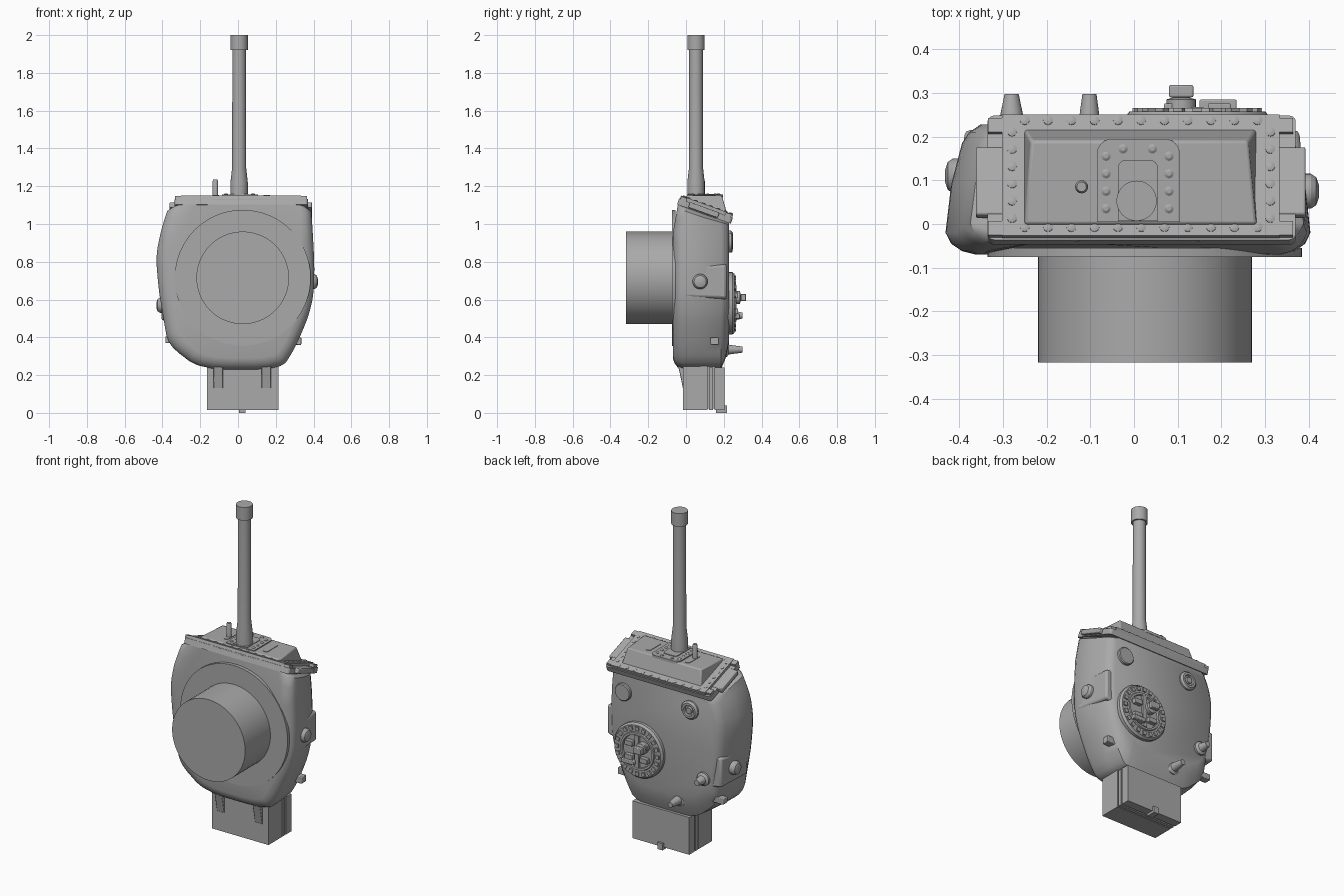
import bpy, bmesh, math
from mathutils import Matrix, Vector

cube = bpy.data.objects.get("Cube")
if cube:
    bpy.data.objects.remove(cube, do_unlink=True)

grey = bpy.data.materials.new("plain grey")
grey.use_nodes = True
tone = (0.4, 0.4, 0.4, 1)
grey.diffuse_color = tone
grey.node_tree.nodes["Principled BSDF"].inputs["Base Color"].default_value = tone

TURN = {"z": Matrix(), "y": Matrix.Rotation(-math.pi / 2, 4, "X"),
        "x": Matrix.Rotation(math.pi / 2, 4, "Y")}


def finish(name, bm, angle=32, bevel=0.0):
    bmesh.ops.recalc_face_normals(bm, faces=bm.faces[:])
    mesh = bpy.data.meshes.new(name)
    bm.to_mesh(mesh)
    bm.free()
    mesh.materials.append(grey)
    ob = bpy.data.objects.new(name, mesh)
    bpy.context.collection.objects.link(ob)
    bpy.ops.object.select_all(action="DESELECT")
    ob.select_set(True)
    bpy.context.view_layer.objects.active = ob
    bpy.ops.object.shade_smooth_by_angle(angle=math.radians(angle))
    if bevel:
        mod = ob.modifiers.new("soft edge", "BEVEL")
        mod.width, mod.segments = bevel, 2
    return ob


def box(name, x, y, z, tilt=None, bevel=0.0):
    """Box from three (low, high) ranges."""
    bm = bmesh.new()
    size = Matrix.Diagonal((x[1] - x[0], y[1] - y[0], z[1] - z[0], 1))
    mid = Matrix.Translation([(r[0] + r[1]) / 2 for r in (x, y, z)])
    bmesh.ops.create_cube(bm, size=1, matrix=(tilt or Matrix()) @ mid @ size)
    return finish(name, bm, bevel=bevel)


def lathe(name, base, axis, profile, sides=32, tilt=None):
    """Surface of revolution from (radius, height) pairs; ends are capped."""
    bm = bmesh.new()
    m = (tilt or Matrix()) @ Matrix.Translation(base) @ TURN[axis]
    rings = [[bm.verts.new(m @ Vector((r * math.cos(t), r * math.sin(t), h)))
              for t in (math.tau * i / sides for i in range(sides))] for r, h in profile]
    skin(bm, rings)
    return finish(name, bm)


def skin(bm, rings):
    n = len(rings[0])
    for a, b in zip(rings, rings[1:]):
        for i in range(n):
            j = (i + 1) % n
            bm.faces.new((a[i], a[j], b[j], b[i]))
    bm.faces.new(rings[0][::-1])
    bm.faces.new(rings[-1])


def prism(name, outline, z0, z1, tilt=None):
    """Flat outline in x, y raised from z0 to z1."""
    bm = bmesh.new()
    m = tilt or Matrix()
    skin(bm, [[bm.verts.new(m @ Vector((x, y, z))) for x, y in outline] for z in (z0, z1)])
    return finish(name, bm)


def rounded(x0, x1, y0, y1, r, square_bottom=False):
    pts = []
    for cx, cy, a in ((x1 - r, y1 - r, 0), (x0 + r, y1 - r, 90), (x0 + r, y0 + r, 180), (x1 - r, y0 + r, 270)):
        if square_bottom and a >= 180:
            pts.append((x0 if a == 180 else x1, y0))
            continue
        for k in range(7):
            t = math.radians(a + 15 * k)
            pts.append((cx + r * math.cos(t), cy + r * math.sin(t)))
    return pts


def soften(pts, rounds=2):
    for _ in range(rounds):
        out = []
        for p, q in zip(pts, pts[1:] + pts[:1]):
            out += [p.lerp(q, 0.2), p.lerp(q, 0.8)]
        pts = out
    return pts


# Cast hull: soft outline lofted from front to back under a sloping top
outline = soften([Vector(p) for p in (
    (-0.36, 1.12), (-0.405, 0.98), (-0.435, 0.83), (-0.42, 0.65), (-0.395, 0.5), (-0.37, 0.36),
    (-0.2, 0.23), (0.23, 0.23), (0.3, 0.34), (0.37, 0.5), (0.4, 0.62), (0.405, 0.78),
    (0.395, 0.97), (0.385, 1.12))])
bm = bmesh.new()
rings = []
for y, inset, low in ((-0.07, 0.065, 0.06), (-0.062, 0.035, 0.035), (-0.045, 0.012, 0.012), (-0.02, 0, 0),
                      (0.09, 0.012, 0), (0.185, 0.035, 0), (0.21, 0.05, 0.06), (0.228, 0.075, 0.14)):
    ring = []
    for p in outline:
        x = p.x * (1 - inset / 0.4)
        z = p.y + low * max(0, (0.6 - p.y) / 0.37)
        top = 1.12 - 0.36 * (y + 0.04)
        if z > 0.9:
            z = 0.9 + (z - 0.9) * (top - 0.9) / 0.22
        lean = 0.03 * max(0, (z - 0.95) / 0.17) if y < 0 else 0
        ring.append(bm.verts.new((x, y + lean, z)))
    rings.append(ring)
skin(bm, rings)
finish("hull", bm, 38)

# Turning ring and basket drum on the front
lathe("turning_ring", (0.025, -0.075, 0.715), "y", [(0.36, 0), (0.36, 0.02)], 64)
lathe("drum", (0.025, -0.317, 0.715), "y", [(0.245, 0), (0.245, 0.26)], 64)

# Side bosses with round ports
for name, s, edge, z, y in (("left", 1, 0.403, 0.695, 0.075), ("right", -1, 0.412, 0.57, 0.11)):
    bm = bmesh.new()
    skin(bm, [[bm.verts.new((s * x, yy, z + dz)) for yy, dz in
               ((-0.01, -h * 0.9), (0.215, -h), (0.215, h), (-0.01, h * 0.9))]
              for x, h in ((0.3, 0.105), (edge - 0.025, 0.088))])
    bmesh.ops.translate(bm, verts=[v for v in bm.verts if abs(v.co.x) > 0.32 and v.co.y < 0.1], vec=(s * 0.02, 0, 0))
    finish(name + "_boss", bm, bevel=0.012)
    lathe(name + "_port", (s * (edge - 0.05), y, z), "x",
          [(0.04, 0), (0.04, s * 0.052), (0.032, s * 0.064), (0.015, s * 0.07)])
box("left_bracket", (0.25, 0.335), (0.13, 0.175), (0.36, 0.4), bevel=0.004)
box("right_bracket", (-0.385, -0.3), (0.15, 0.195), (0.37, 0.405), bevel=0.004)

# Gun barrel with flared root and muzzle collar
lathe("gun_barrel", (0.006, 0.053, 1.1), "z", [(0.046, 0), (0.046, 0.12), (0.037, 0.2), (0.036, 0.82),
      (0.046, 0.82), (0.046, 0.9)], 40)

# Sloping gun shield frame, in plan coordinates tilted about its middle
slope = math.atan(0.36)
tilt = Matrix.Translation((0.015, 0.11, 1.095)) @ Matrix.Rotation(-slope, 4, "X")
prism("shield_base", rounded(-0.35, 0.355, -0.151, 0.151, 0.015), -0.045, -0.012, tilt)
box("shield_ears", (-0.377, 0.378), (-0.09, 0.075), (-0.04, -0.01), tilt, 0.005)
box("bolt_plate", (-0.317, 0.318), (-0.147, 0.147), (-0.02, 0.006), tilt)
for x in (-0.333, 0.333):
    for y in (-0.128, 0.123):
        box("corner_block", (x - 0.016, x + 0.016), (y - 0.017, y + 0.017), (-0.015, 0.003), tilt)
spots = [(-0.265 + 0.0533 * i, y) for i in range(11) for y in (-0.127, 0.133)]
spots += [(x, -0.105 + 0.042 * i) for i in range(6) for x in (-0.294, 0.297)]
for x, y in spots:
    lathe("shield_bolt", (x, y, 0.004), "z", [(0.011, 0), (0.011, 0.004), (0.005, 0.007)], 12, tilt)

# Raised shield body with level top
bm = bmesh.new()
skin(bm, [[bm.verts.new(p) for p in ((x0, y0, z0), (x1, y0, z0), (x2, y1, z1), (x3, y1, z1))]
          for x0, x1, x2, x3, y0, y1, z0, z1 in (
              (-0.255, 0.285, 0.285, -0.255, -0.01, 0.222, 1.1, 1.04),
              (-0.25, 0.28, 0.26, -0.235, 0.0, 0.19, 1.15, 1.15))])
finish("shield_body", bm, bevel=0.006)
prism("gun_collar", rounded(-0.085, 0.105, 0.005, 0.195, 0.035, True), 1.14, 1.156)
prism("collar_pad", rounded(-0.037, 0.055, 0.007, 0.147, 0.02, True), 1.15, 1.16)
for x, y in [(sx, 0.035 + 0.04 * i) for sx in (-0.064, 0.08) for i in range(4)] + [(-0.025, 0.172), (0.042, 0.172)]:
    lathe("collar_bolt", (x, y, 1.154), "z", [(0.011, 0), (0.011, 0.004), (0.005, 0.008)], 12)
for x, y in ((-0.118, 0.105), (0.152, 0.095)):
    prism("sight_slot", rounded(x - 0.017, x + 0.017, y - 0.06, y + 0.06, 0.0165), 1.145, 1.153)

# Coaxial gun tip
lathe("small_gun", (-0.12, 0.085, 1.12), "z", [(0.015, 0), (0.015, 0.105), (0.011, 0.115)], 16)

# Round hatch on the back with rim bolts, ring and hinges
hx, hz = 0.145, 0.58
lathe("hatch_base", (hx, 0.21, hz), "y", [(0.165, 0), (0.165, 0.035), (0.155, 0.048), (0.115, 0.048),
      (0.112, 0.055), (0.1, 0.055), (0.098, 0.042)], 48)
for i in range(20):
    t = math.tau * i / 20
    spin = Matrix.Translation((hx, 0, hz)) @ Matrix.Rotation(t, 4, "Y")
    box("rim_bolt", (0.125, 0.148), (0.25, 0.266), (-0.011, 0.011), spin)
box("hatch_bar", (hx - 0.014, hx + 0.014), (0.245, 0.268), (hz - 0.097, hz + 0.097))
for sx in (-1, 1):
    for sz in (-1, 1):
        x, z = hx + sx * 0.05, hz + sz * 0.042
        box("hatch_hinge", (x - 0.026, x + 0.026), (0.245, 0.276), (z - 0.015, z + 0.015), bevel=0.003)
box("hatch_handle", (0.15, 0.235), (0.25, 0.285), (0.5, 0.525), bevel=0.004)
lathe("hatch_knob_stem", (0.108, 0.24, 0.61), "y", [(0.034, 0), (0.034, 0.045), (0.016, 0.05), (0.016, 0.06)], 20)
box("hatch_knob", (0.08, 0.136), (0.29, 0.318), (0.592, 0.63), bevel=0.004)

# Back fittings: blank cover, ring nut and two cone mounts
lathe("blank_cover", (0.257, 0.205, 0.9), "y", [(0.052, 0), (0.052, 0.036), (0.047, 0.041)])
lathe("ring_nut", (-0.19, 0.205, 0.91), "y", [(0.055, 0), (0.055, 0.032), (0.045, 0.043), (0.032, 0.043),
      (0.03, 0.03), (0.02, 0.03), (0.018, 0.043), (0.008, 0.043)])
for x, z, y in ((-0.28, 0.515, 0.21), (-0.102, 0.335, 0.185)):
    lathe("cone_mount", (x, y, z), "y", [(0.04, 0), (0.04, 0.03), (0.026, 0.04), (0.016, 0.298 - y)], 24)

# Counterweight box below, in grooved slabs
for y0, y1, edge, top in ((-0.015, 0.115, 0, 0.3), (0.11, 0.155, 0.01, 0.28), (0.122, 0.143, 0, 0.24), (0.152, 0.205, 0, 0.24)):
    box("counterweight_slab", (-0.165 + edge, 0.215 - edge), (y0, y1), (0.014 + edge, top))
box("latch_tab", (0.005, 0.04), (0.16, 0.218), (0, 0.04))

# Two wedge struts holding the box at the front
for x in (-0.105, 0.15):
    bm = bmesh.new()
    skin(bm, [[bm.verts.new((x + dx, y, z)) for y, z in ((-0.045, 0.26), (-0.035, 0.22), (-0.016, 0.13), (0, 0.13), (0, 0.26))]
              for dx in (-0.025, 0.025)])
    finish("strut", bm, bevel=0.003)
